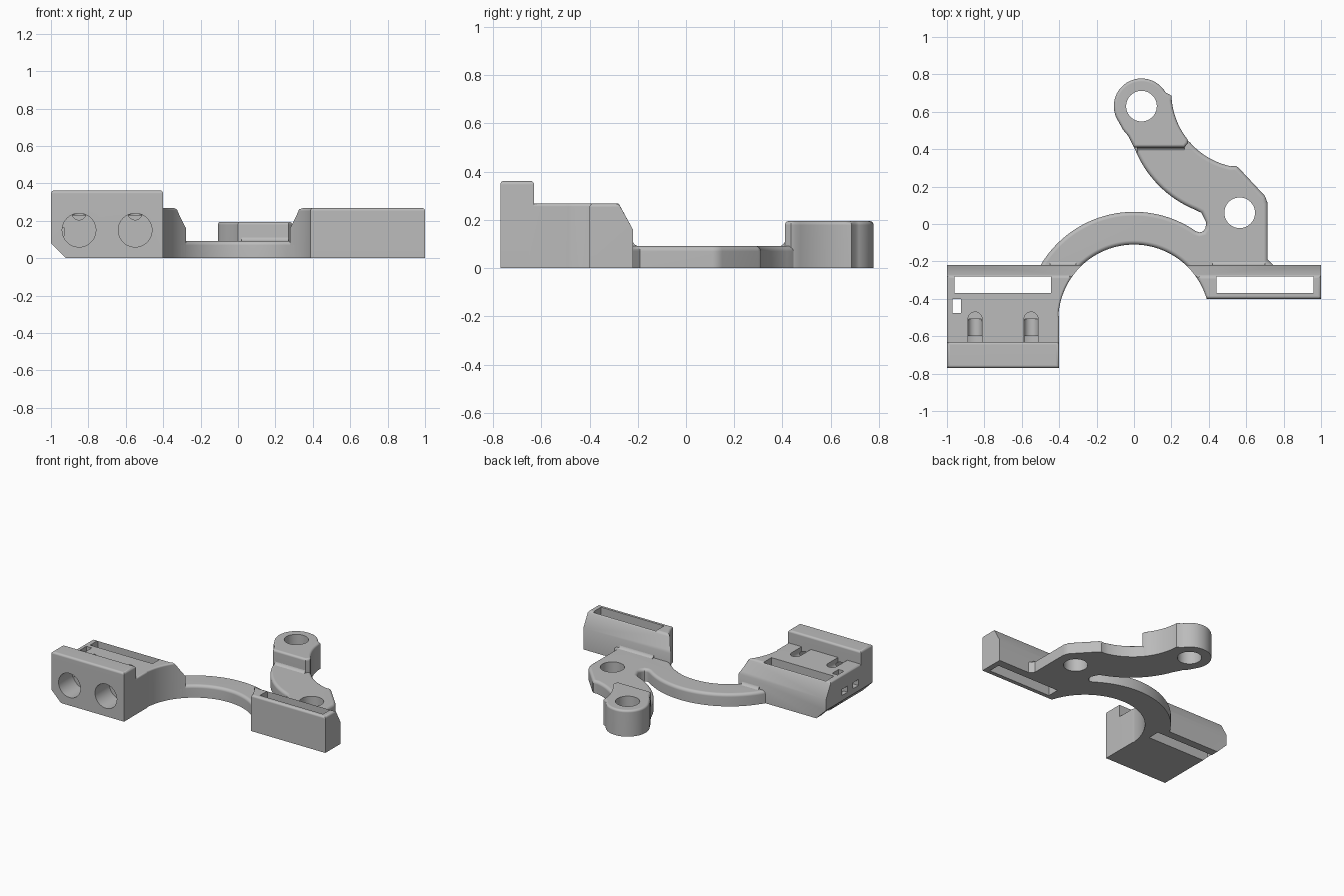
import bpy, bmesh
from math import sin, cos, radians, pi
from mathutils import Vector

cube = bpy.data.objects.get("Cube")
if cube:
    bpy.data.objects.remove(cube, do_unlink=True)

grey = bpy.data.materials.new("plain grey")
grey.use_nodes = True
grey.diffuse_color = (0.5, 0.5, 0.5, 1)
grey.node_tree.nodes["Principled BSDF"].inputs["Base Color"].default_value = (0.5, 0.5, 0.5, 1)

AXES = {
    "z": lambda u, v, w: (u, v, w),
    "x": lambda u, v, w: (w, u, v),
    "y": lambda u, v, w: (u, w, v),
}


def arc(cx, cy, r, a0, a1, n=24):
    """Points along an arc, angles in degrees."""
    steps = [radians(a0 + (a1 - a0) * i / n) for i in range(n + 1)]
    return [(cx + r * cos(a), cy + r * sin(a)) for a in steps]


def circle(cx, cy, r, n=48):
    return arc(cx, cy, r, 0, 360, n)[:-1]


def rect(u0, u1, v0, v1):
    return [(u0, v0), (u1, v0), (u1, v1), (u0, v1)]


def prism(name, outline, w0, w1, axis="z", bevel=0, planes=()):
    """Extruded outline with rounded far rim and optional trimming planes."""
    bm = bmesh.new()
    place = AXES[axis]
    low = [bm.verts.new(place(u, v, w0)) for u, v in outline]
    high = [bm.verts.new(place(u, v, w1)) for u, v in outline]
    bm.faces.new(low)
    top = bm.faces.new(high)
    n = len(outline)
    for i in range(n):
        j = (i + 1) % n
        bm.faces.new((low[i], low[j], high[j], high[i]))
    bmesh.ops.recalc_face_normals(bm, faces=bm.faces[:])
    rim = list(top.edges)
    for co, no in planes:
        cut = bmesh.ops.bisect_plane(
            bm, geom=bm.verts[:] + bm.edges[:] + bm.faces[:],
            plane_co=Vector(co), plane_no=Vector(no), clear_outer=True)
        edges = [e for e in cut["geom_cut"] if isinstance(e, bmesh.types.BMEdge)]
        bmesh.ops.edgeloop_fill(bm, edges=edges)
    if bevel:
        bmesh.ops.recalc_face_normals(bm, faces=bm.faces[:])
        rim = [e for e in bm.edges
               if all(abs(v.co.z - w1) < 1e-5 for v in e.verts)
               and len(e.link_faces) == 2]
        bmesh.ops.bevel(bm, geom=rim, offset=bevel, segments=4, profile=0.5,
                        affect="EDGES", clamp_overlap=False)
    bmesh.ops.recalc_face_normals(bm, faces=bm.faces[:])
    mesh = bpy.data.meshes.new(name)
    bm.to_mesh(mesh)
    bm.free()
    mesh.materials.append(grey)
    ob = bpy.data.objects.new(name, mesh)
    bpy.context.collection.objects.link(ob)
    return ob


def carve(ob, cutters):
    """Subtract each cutter, then remove it."""
    bpy.context.view_layer.objects.active = ob
    for c in cutters:
        c.hide_render = True
        m = ob.modifiers.new("cut", "BOOLEAN")
        m.operation, m.solver, m.object = "DIFFERENCE", "EXACT", c
        bpy.ops.object.modifier_apply(modifier=m.name)
        bpy.data.objects.remove(c, do_unlink=True)


def bores():
    """Round front sockets of the clamp block."""
    return [prism("socket_cutter", circle(x, 0.15, 0.09), -0.9, -0.6, "y")
            for x in (-0.85, -0.55)]


RING_Y, INNER, OUTER = -0.515, 0.405, 0.58
back_slope = ((0, -0.28, 0.27), (0, 0.11, 0.06))
low_chamfer = ((-0.92, 0, 0), (-1, 0, -1))
parts = []

# Curved ring and arm plate
outline = [(0.73, -0.25), (0.745, -0.22), (0.715, -0.19), (0.715, 0.11), (0.70, 0.15),
           (0.56, 0.30), (0.545, 0.31)]
outline += arc(0.6, 0.7, 0.4, 258, 221, 10)
outline += [(0.27, 0.46), (0.02, 0.46)]
outline += arc(0.55, 0.62, 0.588, 201, 248, 16)
outline += [(0.36, 0.06), (0.385, 0.01), (0.383, -0.02), (0.37, -0.04), (0.35, -0.045)]
outline += arc(0, RING_Y, OUTER, 55.3, 152.8, 36)
outline += arc(0, RING_Y, INNER, 139, 41, 36)
plate = prism("ring_and_arm_plate", outline, 0, 0.092, bevel=0.022)
carve(plate, [prism("hole_cutter", circle(0.565, 0.06, 0.082), -1, 1)])
parts.append(plate)

# Raised eye at the end of the arm
outline = arc(0.04, 0.63, 0.148, 30, 215, 30)
outline += [(-0.06, 0.505), (-0.03, 0.47), (0, 0.41), (0.27, 0.41), (0.29, 0.435)]
outline += arc(0.6, 0.7, 0.4, 218, 182, 10)
eye = prism("arm_eye", outline, 0, 0.195, bevel=0.016)
carve(eye, [prism("hole_cutter", circle(0.04, 0.63, 0.082), -1, 1)])
parts.append(eye)

# Slotted bar on the model's left
outline = [(1, -0.40), (1, -0.22)] + arc(0, RING_Y, INNER, 46.7, 16.5, 14)
bar = prism("slotted_bar", outline, 0, 0.268, bevel=0.015, planes=[back_slope])
carve(bar, [prism("slot_cutter", rect(0.44, 0.96, -0.37, -0.28), -1, 1)])
parts.append(bar)

# Clamp block on the model's right
outline = [(-1, -0.22), (-1, -0.65), (-0.4, -0.65), (-0.4, -0.5)]
outline += arc(0, RING_Y, INNER, 176, 133.3, 18)
block = prism("clamp_block", outline, 0, 0.268, bevel=0.012,
              planes=[back_slope, low_chamfer])
cutters = [prism("slot_cutter", rect(-0.96, -0.445, -0.37, -0.28), -1, 1),
           prism("tie_cutter", rect(-0.97, -0.925, -0.475, -0.40), -1, 1)]
for y in (-0.44, -0.57):
    cutters.append(prism("side_cutter", rect(y - 0.033, y + 0.033, 0.12, 0.165),
                         -1.1, -0.93, "x"))
for x in (-0.85, -0.55):
    groove = arc(x, 0.243, 0.038, 180, 360, 16) + [(x + 0.038, 0.4), (x - 0.038, 0.4)]
    cutters.append(prism("groove_cutter", groove, -0.63, -0.508, "y"))
    cutters.append(prism("groove_end_cutter", circle(x, -0.508, 0.0375, 32), 0.23, 0.4))
carve(block, cutters + bores())
parts.append(block)

# Tall front lip of the clamp block
lip = prism("front_lip", rect(-1, -0.4, -0.77, -0.63), 0, 0.362, bevel=0.016,
            planes=[low_chamfer])
carve(lip, bores())
parts.append(lip)

# Small fillets where the raised parts meet the plate
for name, x0, x1, y, side in (("eye_fillet", 0.02, 0.27, 0.412, -1),
                              ("bar_fillet", 0.42, 0.70, -0.222, 1),
                              ("block_fillet", -0.45, -0.31, -0.222, 1)):
    curve = [(y + side * 0.03 * (1 - sin(t * pi / 12)), 0.09 + 0.03 * (1 - cos(t * pi / 12)))
             for t in range(7)]
    parts.append(prism(name, curve + [(y, 0.09)], x0, x1, "x"))

# Smooth rounded edges, crisp corners
bpy.ops.object.select_all(action="DESELECT")
for ob in parts:
    ob.select_set(True)
bpy.context.view_layer.objects.active = plate
bpy.ops.object.shade_smooth_by_angle(angle=radians(32))
for ob in parts:
    ob.modifiers.new("even_normals", "WEIGHTED_NORMAL").keep_sharp = True
